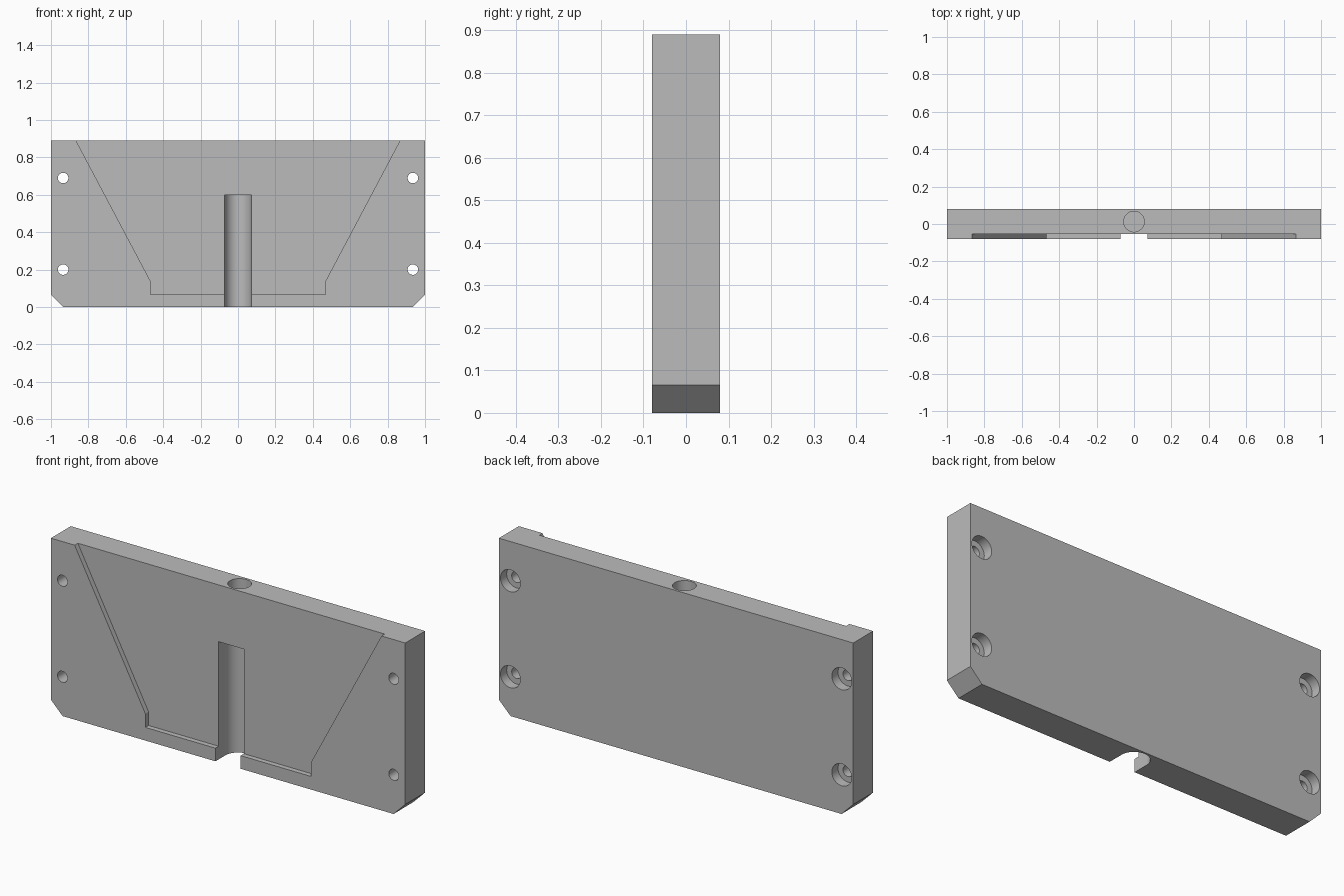
import bpy
import bmesh
import math
from mathutils import Matrix

cube = bpy.data.objects.get("Cube")
if cube:
    bpy.data.objects.remove(cube)

HALF_T, HEIGHT, CHAMFER = 0.08, 0.89, 0.066

grey = bpy.data.materials.new("mid grey")
grey.use_nodes = True
colour = (0.5, 0.5, 0.5, 1)
grey.diffuse_color = colour
grey.node_tree.nodes["Principled BSDF"].inputs["Base Color"].default_value = colour


def make_object(name, bm):
    bmesh.ops.recalc_face_normals(bm, faces=bm.faces)
    mesh = bpy.data.meshes.new(name)
    bm.to_mesh(mesh)
    bm.free()
    mesh.materials.append(grey)
    obj = bpy.data.objects.new(name, mesh)
    bpy.context.collection.objects.link(obj)
    return obj


def prism(name, points, start, depth):
    """Extrude a closed outline of 3D points, from start, along depth."""
    bm = bmesh.new()
    face = bm.faces.new([bm.verts.new([a + b for a, b in zip(p, start)]) for p in points])
    new = bmesh.ops.extrude_face_region(bm, geom=[face])["geom"]
    verts = [v for v in new if isinstance(v, bmesh.types.BMVert)]
    bmesh.ops.translate(bm, verts=verts, vec=depth)
    return make_object(name, bm)


def mirrored(profile):
    """Complete a right-hand (x, z) profile with its mirror image."""
    full = profile + [(-x, z) for x, z in reversed(profile)]
    return [(x, 0, z) for x, z in full]


def cylinder(name, radius, length, centre, along_y=False):
    bm = bmesh.new()
    turn = Matrix.Rotation(math.pi / 2, 4, "X") if along_y else Matrix()
    bmesh.ops.create_cone(bm, cap_ends=True, segments=48, radius1=radius, radius2=radius,
                          depth=length, matrix=Matrix.Translation(centre) @ turn)
    return make_object(name, bm)


# Plate with chamfered lower corners
plate = prism("mounting_plate",
              mirrored([(1 - CHAMFER, 0), (1, CHAMFER), (1, HEIGHT)]),
              (0, -HALF_T, 0), (0, 2 * HALF_T, 0))

# Shallow funnel-shaped recess in the front, open at the top
slope = (0.866 - 0.467) / (HEIGHT - 0.137)
cutters = [prism("front_recess",
                 mirrored([(0.467, 0.067), (0.467, 0.137),
                           (0.866 + 0.1 * slope, HEIGHT + 0.1)]),
                 (0, -0.2, 0), (0, 0.146, 0))]

# Round-backed vertical slot, open at the front and bottom
arc = [(0.071 * math.cos(math.pi * i / 32), 0.071 * math.sin(math.pi * i / 32), 0)
       for i in range(33)]
cutters.append(prism("cable_slot", arc + [(-0.071, -0.3, 0), (0.071, -0.3, 0)],
                     (0, 0, -0.1), (0, 0, 0.7)))

# Blind hole in the top edge
cutters.append(cylinder("top_hole", 0.055, 0.4, (0, 0.013, HEIGHT)))

# Counterbored screw holes
for x in (-0.935, 0.935):
    for z in (0.2, 0.69):
        cutters.append(cylinder("screw_hole", 0.028, 0.4, (x, 0, z), True))
        cutters.append(cylinder("counterbore", 0.056, 0.2, (x, 0.13, z), True))

for cutter in cutters:
    mod = plate.modifiers.new(cutter.name, "BOOLEAN")
    mod.operation = "DIFFERENCE"
    mod.solver = "EXACT"
    mod.object = cutter

# Bake the cuts and discard the cutters
graph = bpy.context.evaluated_depsgraph_get()
result = bpy.data.meshes.new_from_object(plate.evaluated_get(graph))
plate.modifiers.clear()
plate.data = result
for cutter in cutters:
    bpy.data.objects.remove(cutter)

bpy.ops.object.select_all(action="DESELECT")
plate.select_set(True)
bpy.context.view_layer.objects.active = plate
bpy.ops.object.shade_smooth_by_angle(angle=math.radians(25))
